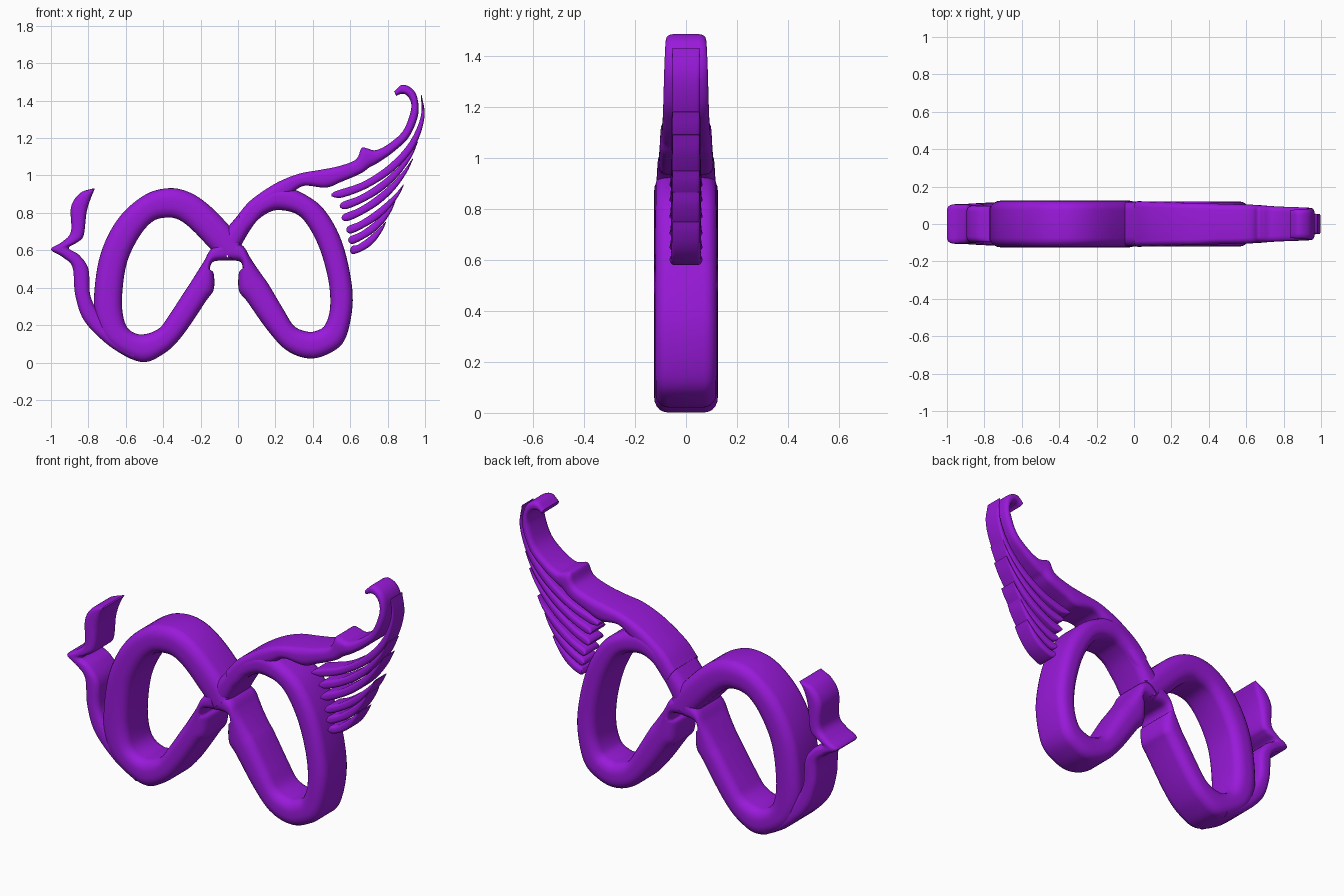
import bpy, bmesh, math
from mathutils import Vector

purple = bpy.data.materials.new("purple")
purple.diffuse_color = (0.32, 0.01, 0.70, 1)


def spline(p, steps):
    """Catmull-Rom through a list of vectors."""
    p = [2 * p[0] - p[1]] + p + [2 * p[-1] - p[-2]]
    out = []
    for a, b, c, d in zip(p, p[1:], p[2:], p[3:]):
        for i in range(steps):
            t = i / steps
            out.append(0.5 * (2 * b + (c - a) * t + (2 * a - 5 * b + 4 * c - d) * t * t
                              + (3 * b - a - 3 * c + d) * t ** 3))
    return out + [p[-2]]


def section(depth, edge, n=5):
    """Rounded cross-section: (fraction across the ribbon -1..1, y)."""
    pts = []
    for sx, sy, start in ((1, 1, 0), (-1, 1, 90), (-1, -1, 180), (1, -1, 270)):
        for i in range(n + 1):
            a = math.radians(start + 90 * i / n)
            pts.append((sx * 0.2 + 0.8 * math.cos(a), sy * (depth - edge) + edge * math.sin(a)))
    return pts


def ribbon(name, rows, d0, d1, edge, steps=6):
    """Loft a rounded band between two rails; each row is x, z, x, z."""
    rows = spline([Vector(r) for r in rows], steps)
    bm = bmesh.new()
    rings = []
    for k, (xa, za, xb, zb) in enumerate(rows):
        depth = d0 + (d1 - d0) * k / (len(rows) - 1)
        rings.append([bm.verts.new((xa + (xb - xa) * (u + 1) / 2, y, za + (zb - za) * (u + 1) / 2))
                      for u, y in section(depth, edge)])
    n = len(rings[0])
    for r, s in zip(rings, rings[1:]):
        for i in range(n):
            bm.faces.new((r[i], r[(i + 1) % n], s[(i + 1) % n], s[i]))
    bm.faces.new(rings[0][::-1])
    bm.faces.new(rings[-1])
    bmesh.ops.recalc_face_normals(bm, faces=bm.faces)
    me = bpy.data.meshes.new(name)
    bm.to_mesh(me)
    bm.free()
    ob = bpy.data.objects.new(name, me)
    bpy.context.collection.objects.link(ob)
    me.materials.append(purple)
    bpy.ops.object.select_all(action='DESELECT')
    ob.select_set(True)
    bpy.context.view_layer.objects.active = ob
    bpy.ops.object.shade_smooth_by_angle(angle=math.radians(40))


# Left eye loop: crossing, over the top, around and up the inner leg
ribbon("left_loop", [
    (0.02, 0.645, -0.09, 0.545), (-0.055, 0.74, -0.15, 0.61), (-0.16, 0.845, -0.24, 0.705),
    (-0.26, 0.91, -0.31, 0.76), (-0.37, 0.932, -0.375, 0.775), (-0.50, 0.895, -0.455, 0.755),
    (-0.64, 0.77, -0.53, 0.67), (-0.735, 0.58, -0.595, 0.53), (-0.77, 0.35, -0.62, 0.35),
    (-0.755, 0.20, -0.61, 0.23), (-0.68, 0.085, -0.575, 0.17), (-0.52, 0.003, -0.51, 0.15),
    (-0.40, 0.045, -0.425, 0.18), (-0.30, 0.14, -0.37, 0.25), (-0.17, 0.33, -0.285, 0.38),
    (-0.13, 0.39, -0.255, 0.425), (-0.13, 0.475, -0.205, 0.505), (-0.15, 0.50, -0.18, 0.545),
    (-0.13, 0.54, -0.15, 0.60), (-0.05, 0.545, -0.10, 0.65)], 0.125, 0.125, 0.05)

# Right eye loop
ribbon("right_loop", [
    (-0.13, 0.63, -0.02, 0.545), (-0.045, 0.735, 0.03, 0.65), (0.05, 0.84, 0.095, 0.75),
    (0.15, 0.915, 0.16, 0.80), (0.25, 0.94, 0.22, 0.815), (0.38, 0.885, 0.31, 0.795),
    (0.47, 0.805, 0.375, 0.73), (0.55, 0.66, 0.44, 0.60), (0.60, 0.47, 0.485, 0.43),
    (0.612, 0.30, 0.492, 0.29), (0.57, 0.12, 0.465, 0.20), (0.48, 0.045, 0.42, 0.17),
    (0.375, 0.022, 0.37, 0.165), (0.26, 0.065, 0.30, 0.195), (0.16, 0.17, 0.245, 0.28),
    (0.05, 0.325, 0.165, 0.415), (0.005, 0.385, 0.13, 0.465), (0.005, 0.48, 0.085, 0.53),
    (0.025, 0.50, 0.06, 0.57), (0.01, 0.54, 0.03, 0.62), (-0.06, 0.545, -0.03, 0.66)],
    0.12, 0.12, 0.05)

# Wing arm sweeping up to the hooked tip
ribbon("wing_arm", [
    (0.0, 0.79, 0.05, 0.70), (0.06, 0.86, 0.13, 0.79), (0.14, 0.92, 0.20, 0.85),
    (0.225, 0.97, 0.285, 0.905), (0.33, 1.01, 0.355, 0.945), (0.44, 1.03, 0.47, 0.935),
    (0.54, 1.05, 0.55, 0.965), (0.63, 1.085, 0.655, 1.01), (0.66, 1.145, 0.705, 1.045),
    (0.69, 1.145, 0.735, 1.06), (0.735, 1.135, 0.775, 1.085), (0.80, 1.165, 0.83, 1.125),
    (0.88, 1.235, 0.91, 1.20), (0.92, 1.33, 0.96, 1.31), (0.925, 1.39, 0.962, 1.40),
    (0.90, 1.43, 0.935, 1.46), (0.87, 1.435, 0.88, 1.485), (0.845, 1.425, 0.835, 1.45)],
    0.122, 0.075, 0.03)

# Pointed side ornament on the left
ribbon("side_ornament", [
    (-0.772, 0.932, -0.766, 0.928), (-0.845, 0.905, -0.79, 0.87), (-0.893, 0.83, -0.81, 0.80),
    (-0.893, 0.70, -0.825, 0.68), (-0.94, 0.645, -0.855, 0.645), (-1.0, 0.605, -0.905, 0.612),
    (-0.94, 0.565, -0.85, 0.575), (-0.885, 0.51, -0.80, 0.50), (-0.87, 0.36, -0.79, 0.36),
    (-0.82, 0.22, -0.74, 0.26), (-0.69, 0.09, -0.66, 0.17), (-0.56, 0.015, -0.55, 0.10)],
    0.095, 0.118, 0.03)

# Feathers: start, two control points, tip
feathers = [
    ((0.50, 0.895), (0.74, 0.92), (1.05, 1.17), (0.98, 1.43)),
    ((0.545, 0.835), (0.68, 0.86), (0.88, 0.99), (0.96, 1.18)),
    ((0.555, 0.77), (0.68, 0.80), (0.85, 0.92), (0.935, 1.09)),
    ((0.58, 0.705), (0.68, 0.73), (0.82, 0.83), (0.885, 0.95)),
    ((0.59, 0.65), (0.68, 0.67), (0.79, 0.76), (0.84, 0.865)),
    ((0.60, 0.602), (0.66, 0.595), (0.74, 0.67), (0.79, 0.75))]
for i, f in enumerate(feathers):
    a, b, c, d = [Vector(p) for p in f]
    rows = []
    for t, w in ((0, 0.006), (0.03, 0.017), (0.09, 0.022), (0.25, 0.020), (0.45, 0.021),
                 (0.65, 0.018), (0.85, 0.010), (1, 0.002)):
        s = 1 - t
        p = a * s ** 3 + 3 * b * s * s * t + 3 * c * s * t * t + d * t ** 3
        q = (b - a) * s * s + 2 * (c - b) * s * t + (d - c) * t * t
        n = Vector((-q.y, q.x)).normalized() * w
        rows.append((p.x + n.x, p.y + n.y, p.x - n.x, p.y - n.y))
    ribbon(f"feather_{i + 1}", rows, 0.065, 0.052, 0.015, 4)
